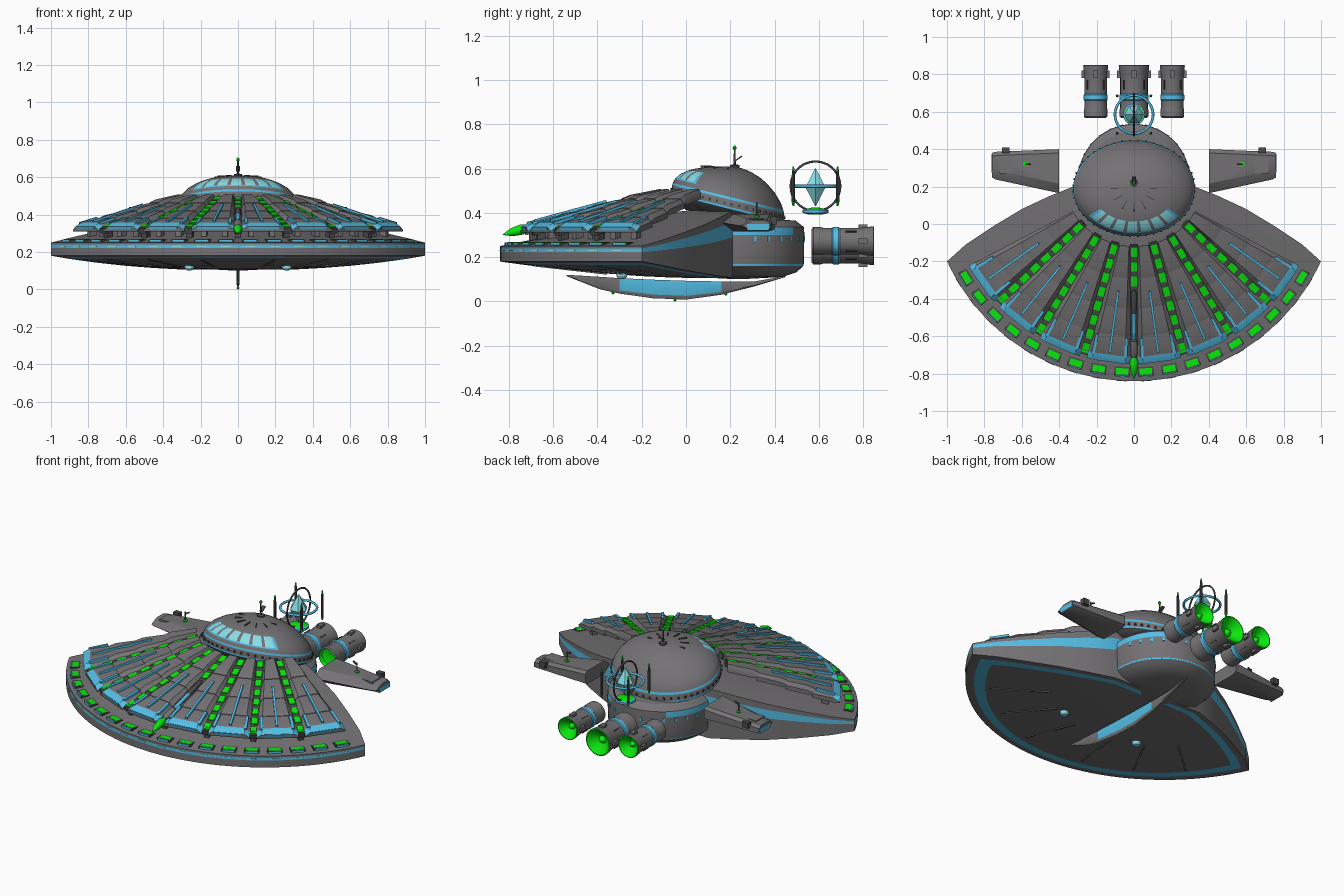
import bpy, bmesh
from math import sin, cos, pi, radians, atan
from mathutils import Matrix, Vector

if "Cube" in bpy.data.objects:
    bpy.data.objects.remove(bpy.data.objects["Cube"])


def material(name, rgb):
    m = bpy.data.materials.new(name)
    m.use_nodes = True
    m.diffuse_color = (*rgb, 1)
    m.node_tree.nodes["Principled BSDF"].inputs["Base Color"].default_value = (*rgb, 1)
    return m


GREY = material("hull grey", (.175, .168, .175))
DARK = material("dark grey", (.07, .07, .075))
BLUE = material("trim blue", (.09, .52, .8))
CYAN = material("glass cyan", (.27, .78, .85))
GREEN = material("glow green", (.003, .8, .004))
MATS = [GREY, DARK, BLUE, CYAN, GREEN]
G, D, B, C, N = range(5)


def finish(name, bm, smooth=True):
    bmesh.ops.recalc_face_normals(bm, faces=bm.faces)
    mesh = bpy.data.meshes.new(name)
    bm.to_mesh(mesh)
    bm.free()
    for m in MATS:
        mesh.materials.append(m)
    ob = bpy.data.objects.new(name, mesh)
    bpy.context.collection.objects.link(ob)
    if smooth:
        bpy.ops.object.select_all(action='DESELECT')
        ob.select_set(True)
        bpy.context.view_layer.objects.active = ob
        bpy.ops.object.shade_smooth_by_angle(angle=radians(30))


def loft(bm, rings, pick=lambda i, j: G):
    """Skin closed rings; pick(strip, segment) chooses the colour."""
    vs = [[bm.verts.new(p) for p in r] for r in rings]
    n = len(vs[0])
    for i in range(len(vs) - 1):
        for j in range(n):
            k = (j + 1) % n
            bm.faces.new((vs[i][j], vs[i][k], vs[i + 1][k], vs[i + 1][j])).material_index = pick(i, j)
    bm.faces.new(vs[0][::-1]).material_index = pick(0, 0)
    bm.faces.new(vs[-1]).material_index = pick(len(vs) - 2, 0)


def lathe(bm, profile, mat, colours, seg=32, sx=1, sy=1):
    rings = [[mat @ Vector((r * sx * cos(2 * pi * j / seg), r * sy * sin(2 * pi * j / seg), h))
              for j in range(seg)] for r, h in profile]
    loft(bm, rings, lambda i, j: colours[i])


def box(bm, mat, size, colour):
    geo = bmesh.ops.create_cube(bm, size=1, matrix=mat @ Matrix.Diagonal((*size, 1)))
    for f in {f for v in geo["verts"] for f in v.link_faces}:
        f.material_index = colour


def at(x, y, z):
    return Matrix.Translation((x, y, z))


# Fan layout: angle measured from the front, around the fan centre
FAN_Y, RIM, STEP = .26, 1.1, 15.6
TILT = atan(.27)


def rad(a, r, z):
    return Vector((r * sin(radians(a)), FAN_Y - r * cos(radians(a)), z))


def radial(a, r, z, tilt=0):
    return Matrix.Translation(rad(a, r, z)) @ Matrix.Rotation(radians(a), 4, 'Z') @ Matrix.Rotation(tilt, 4, 'X')


def fan_r(x, y):
    return (x * x + (y - FAN_Y) ** 2) ** .5


def deck(x, y):
    return .25 + .2 * (RIM - max(fan_r(x, y), .3))


def belly(x, y):
    return .1 + .08 * (fan_r(x, y) / RIM) ** 2


def panel_z(r):
    return .34 + .27 * (1 - r)


# Hull: outline, belly rings, wall with stripe, deck
back = [(.9, -.11), (.75, -.01), (.6, .08), (.45, .15), (.3, .21)]
outline = [tuple(rad(65.3 * (i / 24 - 1), RIM, 0).xy) for i in range(49)]
outline += back + [(-x, y) for x, y in reversed(back)]


def scaled(s):
    return [(x * s, -.2 + (y + .2) * s) for x, y in outline]


rings = [[(x, y, belly(x, y)) for x, y in scaled(s)] for s in (.02, .3, .6, .8, .865, .94, 1)]
for f in (.6, .84, 1):
    rings.append([(x, y, belly(x, y) * (1 - f) + deck(x, y) * f) for x, y in outline])
rings += [[(x, y, deck(x, y)) for x, y in scaled(s)] for s in (.9, .7, .5, .3, .02)]
bm = bmesh.new()
loft(bm, rings, lambda i, j: B if i in (4, 7) else G)
finish("fan_hull", bm)

# Belly ribs and lamps
bm = bmesh.new()
for a in (-47, -30, -12, 12, 30, 47):
    p = rad(a, .8, 0)
    box(bm, radial(a, .8, belly(p.x, p.y) + .002, -.11), (.01, .34, .01), G)
for s in (-1, 1):
    lathe(bm, [(.025, .13), (.025, .115), (.018, .104), (.004, .1)], at(s * .26, -.29, 0), [C] * 3, 16)
finish("belly_details", bm)

# Rear pod with side stripe and small windows
bm = bmesh.new()
pod = [(.01, .1), (.2, .11), (.265, .132), (.295, .16), (.297, .168), (.3, .3), (.298, .335), (.26, .365), (.01, .38)]
rings = [[(r * cos(j * pi / 32), .235 + r * sin(j * pi / 32), h) for j in range(64)] for r, h in pod]
loft(bm, rings, lambda i, j: B if i == 3 or i == 5 and sin(j * pi / 32) < .8 else G)
for i in range(13):
    a = radians(15 + i * 12.5)
    box(bm, at(.299 * cos(a), .235 + .299 * sin(a), .282) @ Matrix.Rotation(a, 4, 'Z'), (.008, .012, .02), B)
finish("rear_pod", bm)

# Shingled fan panels
bm = bmesh.new()
steps = [.38, .54, .7, .85, .995]
for k in range(8):
    mid = (k - 3.5) * STEP
    for i in range(4):
        r0, r1 = steps[i], steps[i + 1] + .012
        last = i == 3
        rows = []
        for r, lift, thick in ((r0, 0, .045), (r1 - .036, .01, .045), (r1, -.002 if last else .004, .026)):
            half = STEP / 2 - 1.1 / r
            z = panel_z(r) + lift
            section = [(-1, -thick), (-1, -.02), (-.75, 0), (.75, 0), (1, -.02), (1, -thick)]
            rows.append([rad(mid + f * half, r, z + dz) for f, dz in section])
        loft(bm, rows, lambda s, j: B if last and s == 1 and 0 < j < 4 else G)
    # blue lip, centre trim, corner trim and support
    box(bm, radial(mid, 1.0, panel_z(1.0) - .012, TILT), (.16, .008, .014), B)
    box(bm, radial(mid, .79, panel_z(.79) + .011, TILT), (.013, .34, .012), B)
    for s in (-1, 1):
        box(bm, radial(mid + s * 5.2, .925, panel_z(.925) + .006, TILT), (.016, .11, .014), B)
        box(bm, radial(mid + s * 3.5, .92, .3), (.03, .04, .06), G)
finish("fan_panels", bm)

# Channels with lit windows between panels
bm = bmesh.new()
for k in range(-3, 4):
    a = k * STEP
    box(bm, radial(a, .68, panel_z(.68) - .03, TILT), (.045, .64, .03), D)
    for i in range(8):
        r = .41 + i * .078
        if k or r < .6:
            box(bm, radial(a, r, panel_z(r) - .013, TILT), (.034, .054, .008), N)
    box(bm, radial(a, .95, .3), (.03, .04, .08), D)
finish("window_channels", bm, False)

# Rim windows
bm = bmesh.new()
for i in range(18):
    a = (i - 8.5) * 6.9
    box(bm, radial(a, 1.05, .258), (.084, .05, .018), D)
    box(bm, radial(a, 1.05, .266), (.066, .034, .004), N)
    box(bm, radial(a, 1.076, .26), (.066, .006, .014), B)
    box(bm, radial(a, 1.098, .23), (.05, .008, .006), C)
finish("rim_windows", bm, False)

# Bow spine with glowing tip
bm = bmesh.new()
spine = Matrix.Translation(rad(0, 1, .325)) @ Matrix.Rotation(pi / 2 + TILT, 4, 'X')
lathe(bm, [(.008, -.4), (.014, -.38), (.014, -.28), (.011, -.27), (.011, -.13), (.02, -.12), (.02, -.05),
           (.012, -.03), (.024, 0), (.018, .05), (.002, .09)], spine,
      [D, D, D, B, D, G, G, N, N, N], 12)
finish("bow_spine", bm)

# Dome with slanted brim and glazed front
DY, SEG = .19, 96


def dome_ring(s, dz):
    out = []
    for j in range(SEG):
        a = 2 * pi * j / SEG - pi / 2
        y = .255 * s * sin(a)
        out.append((.325 * s * cos(a), DY + y, .438 - .25 * s * y + dz))
    return out


levels = [0, 4, 8, 12, 16, 20, 23, 34, 46, 56, 66, 75, 82, 89]
rings = [dome_ring(.75, -.06), dome_ring(.96, -.03), dome_ring(1, -.02), dome_ring(1, -.01)]
rings += [dome_ring(cos(radians(e)), .172 * sin(radians(e))) for e in levels]


def dome_colour(i, j):
    off = (j + SEG // 2) % SEG - SEG // 2
    if i in (2, 6):
        return B
    if -14 <= off < 14:
        if i in (10, 11):
            return B if off in (-14, 13) else (G if off % 4 == 1 else C)
        if i == 9:
            return B
    return G


bm = bmesh.new()
loft(bm, rings, dome_colour)
lathe(bm, [(.8, .33), (.8, .39), (.72, .41)], at(0, DY, 0), [G, D], 48, .325, .255)
for j, p in enumerate(dome_ring(1.0, .004)):
    if j % 2:
        box(bm, at(*p), (.01, .01, .012), D)
for i in range(7):
    a = pi + i * pi / 6
    y = .1 * sin(a)
    box(bm, at(.1 * cos(a), DY + y, .6 - .09 * y) @ Matrix.Rotation(a, 4, 'Z'), (.05, .005, .008), D)
finish("dome", bm)

# Dome mast
bm = bmesh.new()
lathe(bm, [(.022, .59), (.022, .615), (.005, .62), (.004, .685)], at(0, .22, 0), [D, D, D], 12)
lathe(bm, [(.002, .682), (.009, .69), (.009, .696), (.002, .704)], at(0, .22, 0), [N] * 3, 12)
box(bm, at(0, .237, .645) @ Matrix.Rotation(.6, 4, 'X'), (.02, .04, .006), D)
finish("dome_mast", bm)

# Side wings
for side, s in (("left", 1), ("right", -1)):
    bm = bmesh.new()
    rows = []
    for x, y0, y1, z0, z1 in ((.4, .165, .4, .315, .395), (.74, .238, .386, .315, .37), (.76, .25, .38, .32, .365)):
        zm = (z0 + z1) / 2
        rows.append([(s * x, y, z) for y, z in ((y0, zm), (y0 + .05, z1), (y1 - .02, z1), (y1, z1 - .015),
                                                (y1, z0 + .01), (y1 - .03, z0), (y0 + .05, z0))])
    loft(bm, rows)
    box(bm, at(s * .685, .395, .365), (.04, .03, .035), D)
    box(bm, at(s * .757, .325, .335), (.012, .1, .03), B)
    box(bm, at(s * .67, .31, .371), (.1, .08, .012), G)
    lathe(bm, [(.013, .37), (.013, .388), (.004, .39), (.004, .44)], at(s * .58, .32, 0), [N, N, D], 10)
    box(bm, at(s * .567, .32, .435) @ Matrix.Rotation(s * .5, 4, 'Y'), (.03, .008, .008), D)
    finish(side + "_wing", bm)

# Engines with clamps and glowing ends
for name, x, z, r in (("right", -.205, .272, .062), ("middle", 0, .245, .076), ("left", .205, .272, .062)):
    bm = bmesh.new()
    axis = at(x, 0, z) @ Matrix.Rotation(-pi / 2, 4, 'X')
    prof = [(.05, .6), (.8, .59), (.9, .568), (1.02, .575), (1.02, .61), (.97, .62), (.97, .66), (1.03, .665),
            (1.03, .69), (.97, .695), (.97, .79), (1.0, .8), (1.08, .848), (1.0, .85), (.55, .815), (.3, .805),
            (.05, .83)]
    lathe(bm, [(k * r, h) for k, h in prof], axis,
          [N, N, G, G, G, G, B, B, B, G, G, G, N, N, N, N], 32)
    for i in range(4):
        m = axis @ Matrix.Rotation(i * pi / 2, 4, 'Z')
        box(bm, m @ at(r * 1.06, 0, .80), (.018, .025, .04), G)
        box(bm, m @ Matrix.Rotation(pi / 4, 4, 'Z') @ at(r, 0, .745), (.006, .006, .05), D)
    finish(name + "_engine", bm)

# Floating crystal, base, pins and rings
GY = .585
bm = bmesh.new()
lathe(bm, [(.002, .43), (.052, .515), (.002, .6)], at(0, GY, 0), [C, C], 6)
finish("crystal", bm, False)
bm = bmesh.new()
lathe(bm, [(.035, .393), (.058, .4), (.058, .412), (.05, .416), (.01, .425)], at(0, GY, 0), [N, B, B, N], 24)
for sx in (-1, 1):
    for sy in (-1, 1):
        lathe(bm, [(.004, .43), (.008, .45), (.008, .56), (.006, .59), (.003, .61)],
              at(sx * .09, GY + sy * .1, 0), [N, D, D, N], 8)
finish("crystal_base", bm)
for name, rot, big, small, col in (("level_ring", 0, .102, .007, BLUE), ("upright_ring", pi / 2, .112, .005, DARK)):
    bpy.ops.mesh.primitive_torus_add(location=(0, GY, .52), rotation=(0, rot, 0), major_radius=big,
                                     minor_radius=small, major_segments=48, minor_segments=8)
    ring = bpy.context.object
    ring.name = name
    ring.data.materials.append(col)
    bpy.ops.object.shade_smooth_by_angle(angle=radians(60))

# Keel fin
keel = [(-.54, .12, .114), (-.39, .111, .055), (-.3, .105, .035), (-.15, .098, .014), (0, .093, .008),
        (.16, .09, .03), (.31, .09, .068), (.45, .115, .11)]
bm = bmesh.new()
rows = []
for y, top, low in keel:
    m = low + (top - low) * .2
    rows.append([(-.007, y, top), (.007, y, top), (.007, y, m), (0, y, low), (-.007, y, m)])
loft(bm, rows, lambda i, j: B if 2 <= i <= 4 and j in (1, 4) else G)
for y, z in ((-.33, .04), (-.05, .008), (.18, .034)):
    lathe(bm, [(.003, -.008), (.008, 0), (.003, .008)], at(0, y, z), [N, N], 8)
finish("keel_fin", bm)
